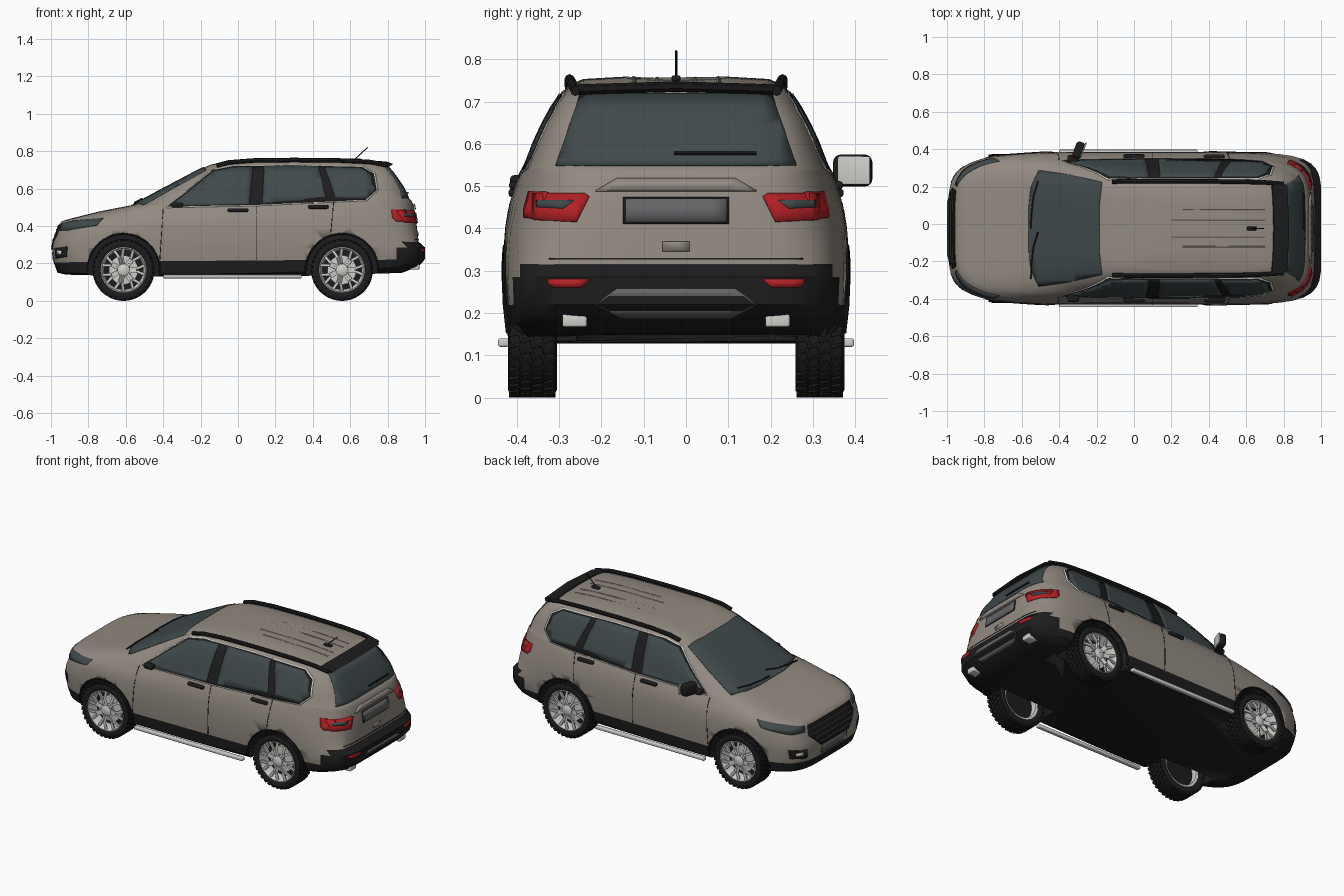
import bpy, bmesh, math
from mathutils import Vector, Matrix
from mathutils.bvhtree import BVHTree

if "Cube" in bpy.data.objects:
    bpy.data.objects.remove(bpy.data.objects["Cube"])

def material(name, *rgb):
    m = bpy.data.materials.new(name)
    m.diffuse_color = (*rgb, 1)
    m.use_nodes = True
    m.node_tree.nodes["Principled BSDF"].inputs["Base Color"].default_value = m.diffuse_color
    return m

PAINT, BLACK = material("taupe_paint", .29, .255, .22), material("black_trim", .012, .012, .013)
GLASS, SILVER = material("tinted_glass", .05, .066, .07), material("silver", .62, .62, .59)
GREY, RED = material("grey", .13, .13, .135), material("red_lens", .45, .015, .02)
X, Y, Z, DIAG = Vector((1, 0, 0)), Vector((0, 1, 0)), Vector((0, 0, 1)), Vector((-1, -1, 0))
move, rotate, scale = Matrix.Translation, Matrix.Rotation, Matrix.Diagonal

def finish(obj_name, data, mirror=False):
    o = bpy.data.objects.new(obj_name, data)
    bpy.context.collection.objects.link(o)
    bpy.ops.object.select_all(action='DESELECT')
    o.select_set(True)
    bpy.context.view_layer.objects.active = o
    if o.type == 'CURVE':
        bpy.ops.object.convert(target='MESH')
        o = bpy.context.object
    bpy.ops.object.shade_smooth_by_angle(angle=math.radians(35))
    if mirror:
        o.modifiers.new("Mirror", 'MIRROR').use_axis = (False, True, False)
    return o

def mesh(name, bm, *mats, mirror=False):
    me = bpy.data.meshes.new(name)
    bm.to_mesh(me)
    for m in mats:
        me.materials.append(m)
    return finish(name, me, mirror)

def box(name, c, size, mat, bevel=.005, mirror=False, rot=0):
    bm = bmesh.new()
    bmesh.ops.create_cube(bm, size=1, matrix=scale((*size, 1)))
    bmesh.ops.bevel(bm, geom=bm.edges[:], offset=bevel, segments=3, profile=.5, affect='EDGES')
    bm.transform(move(c) @ rotate(rot, 4, 'Z'))
    mesh(name, bm, mat, mirror=mirror)

def tube(name, pts, r, mat, mirror=False):
    cu = bpy.data.curves.new(name, 'CURVE')
    cu.dimensions, cu.bevel_depth, cu.bevel_resolution, cu.use_fill_caps = '3D', r, 2, True
    sp = cu.splines.new('POLY')
    sp.points.add(len(pts) - 1)
    for p, q in zip(sp.points, pts):
        p.co = (*q, 1)
    cu.materials.append(mat)
    finish(name, cu, mirror)

def skin(bm, rows, closed=False, mi=0, caps=False):
    n = len(rows[0])
    for a, b in zip(rows, rows[1:] + (rows[:1] if closed else [])):
        for i in range(n):
            bm.faces.new((a[i], a[(i + 1) % n], b[(i + 1) % n], b[i])).material_index = mi
    for row in (rows[0][::-1], rows[-1]) if caps else ():
        bm.faces.new(row)
    bmesh.ops.recalc_face_normals(bm, faces=bm.faces[:])

# Body: stacked rounded outlines (front x, rear x, half width, z front/mid/rear, corner powers)
RINGS = [(-.92, .88, .372, .14, .128, .15, 5, 7), (-.965, .965, .398, .15, .146, .185, 5, 7),
         (-.985, .998, .405, .205, .215, .22, 5, 7), (-.994, 1.0, .408, .285, .285, .285, 5, 7),
         (-.988, .966, .408, .318, .32, .315, 5, 7), (-.966, .957, .405, .375, .39, .39, 5, 6.5),
         (-.956, .948, .395, .408, .45, .46, 5, 5.5), (-.94, .935, .379, .426, .49, .52, 5, 5.5),
         (-.90, .925, .368, .438, .513, .538, 5, 6), (-.74, .92, .364, .478, .522, .543, 5.5, 6),
         (-.56, .912, .359, .513, .53, .548, 6, 6), (-.40, .888, .335, .60, .60, .60, 6, 7),
         (-.285, .852, .307, .66, .66, .655, 6, 8), (-.21, .822, .283, .70, .70, .695, 6, 8),
         (-.145, .797, .256, .728, .738, .723, 6, 8), (-.05, .745, .22, .748, .753, .739, 5, 6),
         (.1, .6, .12, .756, .759, .751, 4, 4)]
N, bm, loops = 112, bmesh.new(), []
for xf, xr, w, zf, zm, zr, nf, nr in RINGS:
    loops.append([])
    for i in range(N):
        c, s = math.cos(2 * math.pi * i / N), math.sin(2 * math.pi * i / N)
        n = nf if c < 0 else nr
        r = (abs(c) ** n + abs(s) ** n) ** (-1 / n)
        u = (c * r + 1) / 2
        z = zf * (1 - u) * (1 - 2 * u) + zm * 4 * u * (1 - u) + zr * u * (2 * u - 1)
        loops[-1].append(bm.verts.new((xf + (xr - xf) * u, w * s * r, z)))
skin(bm, loops, caps=True)
for f in bm.faces:
    c = f.calc_center_median()
    f.material_index = int(c.z < .212 + max(0, c.x - .75) * .65)
BVH = BVHTree.FromBMesh(bm)
body = mesh("body_shell", bm, PAINT, BLACK)
# Wheel arches cut from the body
WHEELS, AXLE, bm = [(x, s) for x in (-.612, .556) for s in (-1, 1)], .165, bmesh.new()
for wx, s in WHEELS:
    bmesh.ops.create_cone(bm, cap_ends=True, segments=64, radius1=.192, radius2=.192, depth=.27,
                          matrix=move((wx, s * .37, AXLE)) @ rotate(math.pi / 2, 4, 'X'))
for f in bm.faces:
    f.material_index = 1
cutter = mesh("arch_cutter", bm, PAINT, BLACK)
cutter.hide_render = True
mod = body.modifiers.new("Arches", 'BOOLEAN')
mod.object, mod.operation, mod.solver = cutter, 'DIFFERENCE', 'EXACT'
bpy.context.view_layer.objects.active = body
bpy.ops.object.modifier_apply(modifier="Arches")
bpy.data.objects.remove(cutter)

def proj(p, d, off=0.0):
    loc, n, _, _ = BVH.ray_cast(Vector(p) + d * 3, -d)
    return loc + n * off

def decal(name, pts, d, mat, off=.004, mirror=False):
    """Thin panel: outline in the plane facing d, wrapped onto the body."""
    d = d.normalized()
    u, v = (X, Y) if d.z > .9 else (Z.cross(d), Z)
    bm = bmesh.new()
    bm.faces.new([bm.verts.new(u * a + v * b) for a, b in pts])
    for k, ax in ((k, ax) for k in range(-25, 26) for ax in (u, v)):
        bmesh.ops.bisect_plane(bm, geom=bm.verts[:] + bm.edges[:] + bm.faces[:], plane_co=ax * (k * .04 + .003), plane_no=ax)
    for q in bm.verts:
        q.co = proj(q.co, d, off)
    bmesh.ops.triangulate(bm, faces=bm.faces[:])
    for f in bm.faces:
        f.normal_update()
        if f.normal.dot(d) < 0:
            f.normal_flip()
    mod = mesh(name, bm, mat, mirror=mirror).modifiers.new("Thickness", 'SOLIDIFY')
    mod.thickness, mod.offset = off + .003, -1

def rect(a0, a1, b0, b1):
    return [(a0, b0), (a1, b0), (a1, b1), (a0, b1)]

# Side windows with bright surround, windscreen, rear window
dlo = [(-.385, .497), (.1, .507), (.69, .535), (.75, .59), (.735, .68), (.67, .718), (.3, .727), (-.03, .722), (-.14, .70)]
decal("window_trim", dlo, -Y, SILVER, .002, True)
decal("window_frame", [(.18 + (a - .18) * .984, .62 + (b - .62) * .955) for a, b in dlo], -Y, BLACK, .0035, True)
decal("front_door_window", [(-.36, .505), (.06, .516), (.08, .714), (-.02, .709), (-.13, .688)], -Y, GLASS, .006, True)
decal("rear_door_window", [(.13, .52), (.475, .538), (.43, .716), (.14, .716)], -Y, GLASS, .006, True)
decal("quarter_window", [(.52, .55), (.68, .545), (.73, .59), (.71, .67), (.66, .705), (.465, .71)], -Y, GLASS, .006, True)
half = [(-.563, .12), (-.55, .22), (-.51, .31), (-.34, .285), (-.17, .246), (-.185, .12)]
decal("windscreen", half + [(a, -b) for a, b in half[::-1]], Z, GLASS)
decal("rear_window", [(-.283, .548), (.283, .548), (.225, .718), (-.225, .718)], X, GLASS)
# Door seams, handles and arch lips
for i, (x, lean, z0, z1) in enumerate(((-.42, .018, .22, .49), (.095, 0, .22, .505), (.494, .016, .365, .53))):
    decal(f"door_seam_{i}", [(x, z0), (x + .004, z0), (x + lean + .004, z1), (x + lean, z1)], -Y, BLACK, .0012, True)
for i, (x, z) in enumerate(((0, .484), (.43, .502))):
    box(f"door_handle_{i}", proj((x, 0, z), -Y) - Y * .004, (.11, .022, .02), BLACK, .008, True)
arc = [Vector((.193 * math.cos(math.radians(a)), 0, .193 * math.sin(math.radians(a)))) for a in range(-4, 185, 6)]
for nm, (wx, s) in zip(("front", "rear"), WHEELS[::2]):
    tube(nm + "_arch_lip", [proj(p + X * wx + Z * AXLE, -Y) for p in arc], .005, BLACK, True)
# Front: headlights, grille, bumper
decal("headlight", [(-.51, .375), (-.43, .375), (-.27, .402), (-.255, .44), (-.40, .427), (-.51, .406)], DIAG, GLASS, .005, True)
decal("grille", [(-.13, .272), (.13, .272), (.215, .35), (.20, .405), (-.20, .405), (-.215, .35)], -X, BLACK, .005)
for i, w in enumerate((.145, .175, .2, .2)):
    tube(f"grille_slat_{i}", [proj((0, -w + w * k / 5, .295 + .028 * i), -X, .006) for k in range(11)], .003, GREY)
decal("front_plate", rect(-.12, .12, .215, .262), -X, GREY)
decal("fog_surround", [(-.52, .225), (-.42, .235), (-.41, .29), (-.52, .28)], DIAG, BLACK, .003, True)
decal("fog_light", rect(-.495, -.455, .247, .268), DIAG, SILVER, .005, True)
# Rear: lamps, plate, tailgate, bumper
decal("tail_light", [(-.335, .42), (-.235, .415), (-.205, .475), (-.215, .482), (-.335, .482)], X, RED, .007, True)
decal("tail_light_side", [(.825, .445), (.845, .425), (.90, .422), (.895, .485), (.82, .487)], -Y, RED, .006, True)
decal("tail_light_inset", [(-.325, .448), (-.265, .445), (-.24, .465), (-.325, .465)], X, GLASS, .009, True)
decal("plate_frame", rect(-.125, .125, .41, .474), X, BLACK)
decal("rear_plate", rect(-.12, .12, .415, .469), X, GREY, .008)
decal("plate_lip", [(-.19, .487), (.19, .487), (.14, .517), (-.14, .517)], X, PAINT, .01)
decal("tow_cover", rect(-.032, .032, .345, .369), X, PAINT)
decal("tailgate_seam", rect(-.3, .3, .326, .33), X, BLACK, .002)
decal("reflector", [(-.305, .272), (-.29, .26), (-.225, .26), (-.205, .28), (-.30, .28)], X, RED, .002, True)
decal("rear_skid_plate", [(-.13, .188), (.13, .188), (.19, .22), (.14, .258), (-.14, .258), (-.19, .22)], X, GREY, .001)
box("exhaust_tip", (.93, -.24, .182), (.08, .058, .03), SILVER, .005, True)
tube("rear_wiper", [proj((0, y, .574), X, .009) for y in (-.005, .05, .1, .19)], .0045, BLACK)
# Roof: spoiler, rails, ribs, antenna; front wipers
bm, prof = bmesh.new(), [(.745, .739), (.75, .748), (.80, .743), (.83, .731), (.818, .724), (.78, .722)]
skin(bm, [[bm.verts.new((x - abs(k) * .01, k * (.235 - (x - .72) * .06), z - abs(k) * .007)) for x, z in prof]
          for k in (-1, -.6, 0, .6, 1)], caps=True)
mesh("roof_spoiler", bm, BLACK)
tube("roof_rail", [(-.115, -.25, .723), (-.05, -.252, .74), (.08, -.252, .75), (.3, -.252, .753), (.55, -.25, .75),
                   (.7, -.246, .743), (.80, -.238, .725)], .012, BLACK, True)
for i, (y, x0) in enumerate(((-.045, .2), (-.1, .26))):
    tube(f"roof_rib_{i}", [proj((x0 + k * (.7 - x0) / 8, y, 0), Z, -.003) for k in range(9)], .006, PAINT, True)
box("antenna_base", (.63, 0, .755), (.05, .022, .014), BLACK)
tube("antenna", [(.625, 0, .757), (.693, 0, .82)], .0028, BLACK)
for i, y in enumerate((0, -.27)):
    tube(f"front_wiper_{i}", [proj((x, y + t, 0), Z, .007) for x, t in ((-.55, 0), (-.545, .08), (-.535, .17), (-.51, .25))], .004, BLACK)
# Mirror on one side, bare mount on the other; side steps
box("mirror_mount", (-.325, -.373, .512), (.06, .04, .028), BLACK, .01, True)
box("mirror_shell", (-.295, .418, .537), (.05, .092, .076), BLACK, .018, rot=-.35)
box("mirror_glass", (-.27, .421, .537), (.008, .08, .066), SILVER, .003, rot=-.35)
box("mirror_indicator", (-.319, .41, .535), (.008, .07, .01), RED, .002, rot=-.35)
box("side_step", (-.03, -.408, .13), (.74, .026, .02), SILVER, .005, True)

# Wheels: outer face towards -y
def lathe(bm, prof, seg, closed=False, mi=0):
    ang = [2 * math.pi * i / seg for i in range(seg)]
    skin(bm, [[bm.verts.new((r * math.cos(a), y, r * math.sin(a))) for a in ang] for r, y in prof], closed, mi)

tyre, rim = bmesh.new(), bmesh.new()
half = [(.119, -.05), (.13, -.057), (.147, -.058), (.156, -.053), (.16, -.044)]
lathe(tyre, half + [(r, -y) for r, y in half[::-1]], 56, True)
for i, k in ((i, k) for i in range(36) for k in range(4)):
    bmesh.ops.create_cube(tyre, size=1, matrix=rotate(2 * math.pi * (i + k % 2 / 2) / 36, 4, 'Y')
                          @ move((.16, -.041 + .0273 * k, 0)) @ rotate(.3, 4, 'X') @ scale((.01, .023, .019, 1)))
for i, s in ((i, s) for i in range(7) for s in (-1, 1)):
    p = [Vector((r, y, 0)) for r, y in ((.022, -.038), (.07, -.047), (.117, -.043))]
    p = [rotate(2 * math.pi * i / 7 + s * t, 3, 'Y') @ q for q, t in zip(p, (.25, .1, .22))]
    for a, b in zip(p, p[1:]):
        turn = (b - a).to_track_quat('X', 'Y').to_matrix().to_4x4()
        bmesh.ops.create_cube(rim, size=1, matrix=move((a + b) / 2) @ turn @ scale(((b - a).length, .014, .01, 1)))
lathe(rim, [(.121, .05), (.106, .045), (.104, -.02), (.112, -.042), (.117, -.054), (.123, -.052)], 56)
lathe(rim, [(.034, -.02), (.032, -.046), (.02, -.052), (.0005, -.053)], 28)
lathe(rim, [(.0005, -.008), (.078, -.008), (.078, .008)], 40)
lathe(rim, [(.0005, .012), (.105, .012)], 40, mi=1)
for o in [mesh("tyre", tyre, BLACK), mesh("wheel_rim", rim, SILVER, BLACK)]:
    for i, (wx, s) in enumerate(WHEELS):
        w = finish(o.name, o.data) if i else o
        w.location, w.rotation_euler.z = (wx, s * .34, AXLE), (0 if s < 0 else math.pi)
for o in bpy.context.scene.objects:  # centre the whole width, including the single mirror
    o.location.y -= .0235
